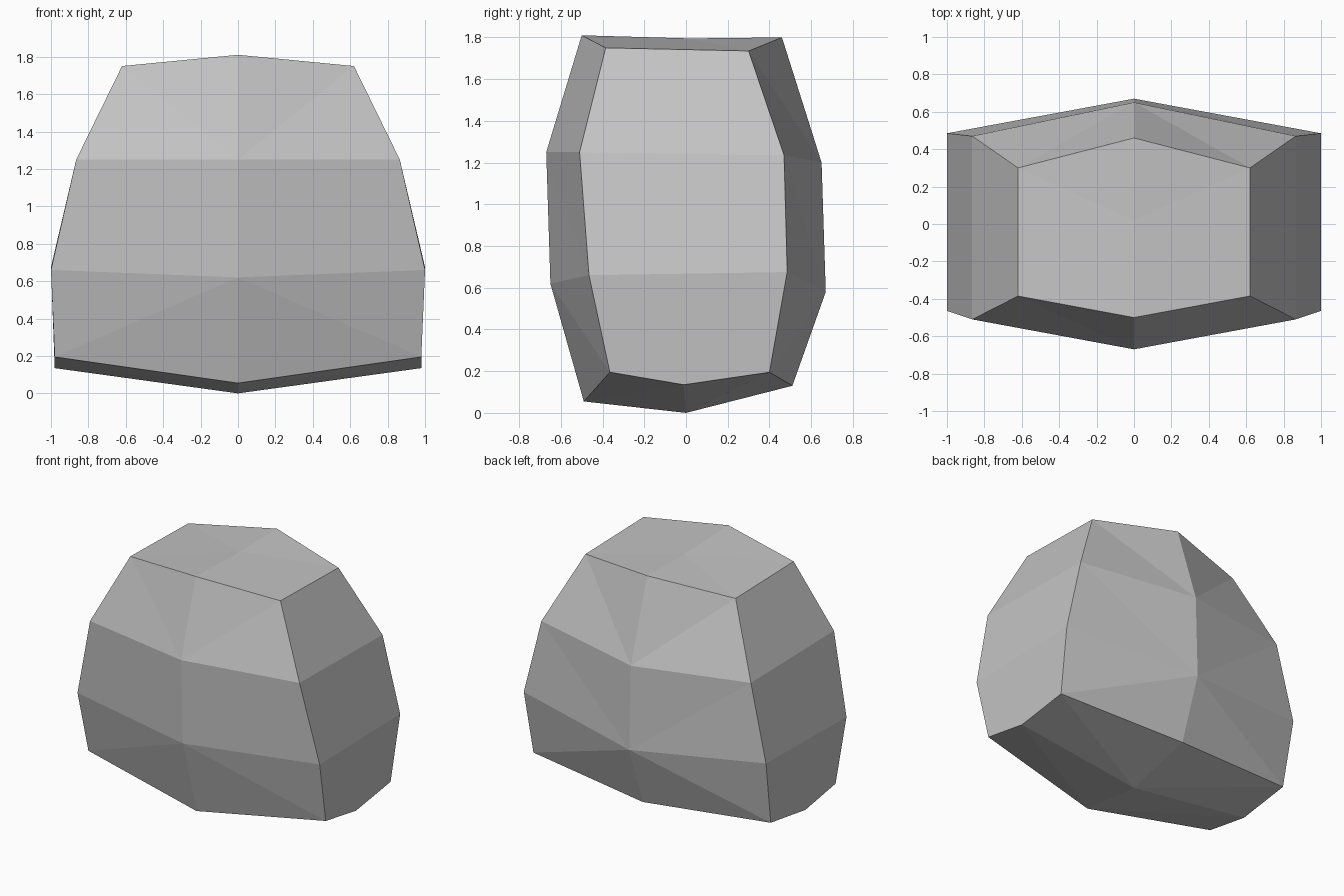
import bpy
import bmesh

cube = bpy.data.objects.get("Cube")
if cube:
    bpy.data.objects.remove(cube)

stone = bpy.data.materials.new("stone grey")
stone.use_nodes = True
GREY = (0.55, 0.55, 0.55, 1)
stone.diffuse_color = GREY
stone.node_tree.nodes["Principled BSDF"].inputs["Base Color"].default_value = GREY

# Middle ridge outline (y, z), from front top, down, under and up the back
ridge = [(-.50, 1.81), (-.67, 1.25), (-.65, .62), (-.49, .055), (0, 0),
         (.51, .13), (.67, .58), (.65, 1.2), (.46, 1.80), (.02, 1.795)]
# Matching flank outline (x, y, z); the top has no middle point
flank = [(.62, -.385, 1.75), (.865, -.51, 1.25), (1, -.465, .66),
         (.98, -.365, .195), (.98, -.01, .135), (.98, .40, .195),
         (1, .485, .675), (.865, .47, 1.235), (.62, .30, 1.735)]

bm = bmesh.new()
mid = [bm.verts.new((0, y, z)) for y, z in ridge]
side = [bm.verts.new(p) for p in flank]

# Facets between ridge and flank; each band is cut along its crease
reversed_creases = {0, 5}
for i in range(8):
    m, n, s, t = mid[i], mid[i + 1], side[i], side[i + 1]
    if i in reversed_creases:
        bm.faces.new((m, n, s))
        bm.faces.new((n, t, s))
    else:
        bm.faces.new((m, t, s))
        bm.faces.new((m, n, t))

# Crown facets
bm.faces.new((mid[8], mid[9], side[8]))
bm.faces.new((mid[9], side[0], side[8]))
bm.faces.new((mid[9], mid[0], side[0]))

# Flank panels: upper, middle and lower
for ring in ((0, 1, 7, 8), (1, 2, 6, 7), (2, 3, 4, 5, 6)):
    bm.faces.new([side[k] for k in ring])

# Mirror into a closed solid
bmesh.ops.mirror(bm, geom=bm.verts[:] + bm.edges[:] + bm.faces[:],
                 axis='X', merge_dist=0.0001)
bmesh.ops.recalc_face_normals(bm, faces=bm.faces)

mesh = bpy.data.meshes.new("boulder")
bm.to_mesh(mesh)
bm.free()
mesh.materials.append(stone)
boulder = bpy.data.objects.new("boulder", mesh)
bpy.context.collection.objects.link(boulder)
